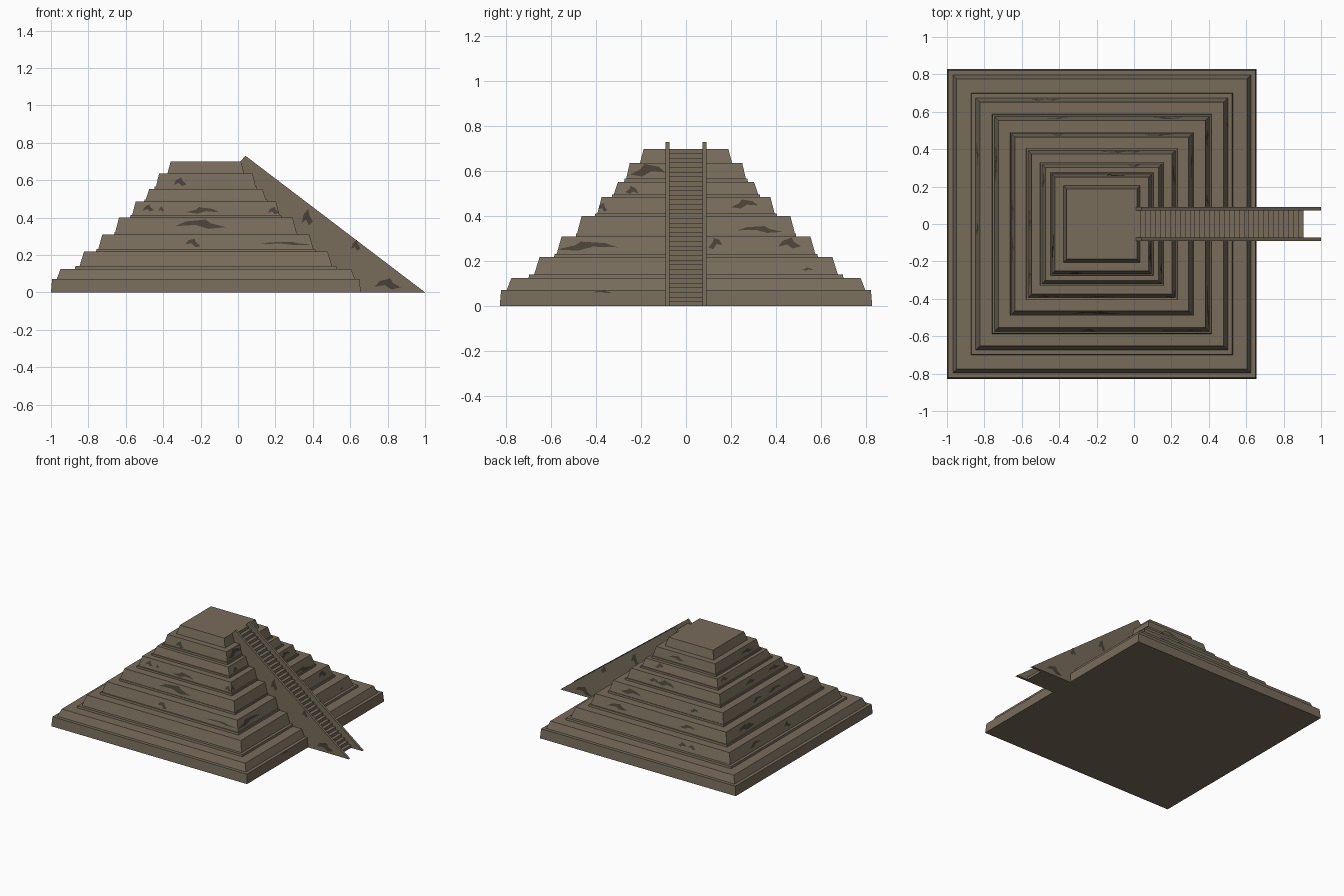
import bpy, bmesh, math, random
from mathutils import Vector

if "Cube" in bpy.data.objects:
    bpy.data.objects.remove(bpy.data.objects["Cube"])

random.seed(4)
CX = -0.172          # pyramid centre in x


def material(name, rgb):
    m = bpy.data.materials.new(name)
    m.diffuse_color = (*rgb, 1)
    m.use_nodes = True
    m.node_tree.nodes["Principled BSDF"].inputs["Base Color"].default_value = m.diffuse_color
    return m


STONE = material("stone", (0.185, 0.15, 0.105))
DARK = material("dark_stone", (0.065, 0.053, 0.038))


def make(name, bm, mat):
    bmesh.ops.recalc_face_normals(bm, faces=bm.faces)
    me = bpy.data.meshes.new(name)
    bm.to_mesh(me)
    bm.free()
    ob = bpy.data.objects.new(name, me)
    bpy.context.collection.objects.link(ob)
    me.materials.append(mat)
    return ob


# stepped pyramid: square rings lofted through (half width, height)
PROFILE = [(.828, 0), (.822, .072), (.797, .072), (.776, .126),
           (.700, .126), (.697, .141), (.675, .141), (.651, .218),
           (.587, .218), (.584, .232), (.575, .232), (.553, .31),
           (.490, .31), (.488, .324), (.484, .324), (.464, .40),
           (.405, .40), (.403, .413), (.394, .413), (.375, .485),
           (.330, .485), (.328, .497), (.321, .497), (.302, .553),
           (.275, .553), (.273, .567), (.266, .567), (.250, .636),
           (.205, .636), (.188, .70)]
bm = bmesh.new()
rings = [[bm.verts.new((CX + sx * h, sy * h, z))
          for sx, sy in ((-1, -1), (1, -1), (1, 1), (-1, 1))] for h, z in PROFILE]
for a, b in zip(rings, rings[1:]):
    for i in range(4):
        j = (i + 1) % 4
        bm.faces.new((a[i], a[j], b[j], b[i]))
bm.faces.new(rings[0][::-1])
bm.faces.new(rings[-1])
make("stepped_pyramid", bm, STONE)


def extrude_profile(name, pts, y0, y1):
    bm = bmesh.new()
    f = bm.faces.new([bm.verts.new((x, y0, z)) for x, z in pts])
    r = bmesh.ops.extrude_face_region(bm, geom=[f])
    verts = [v for v in r["geom"] if isinstance(v, bmesh.types.BMVert)]
    bmesh.ops.translate(bm, verts=verts, vec=(0, y1 - y0, 0))
    return make(name, bm, STONE)


# side walls of the staircase
RAIL = [(.012, .70), (.04, .73), (1.0, 0), (.012, 0)]
extrude_profile("stair_wall_front", RAIL, -.091, -.073)
extrude_profile("stair_wall_back", RAIL, .073, .091)

# staircase
N, X0, X1, TOP = 34, .012, .905, .70
steps = [(X0, 0), (X1, 0)]
for i in range(N):
    x = X1 + (X0 - X1) * i / N
    z = TOP * (i + 1) / N
    steps += [(x, z), (X1 + (X0 - X1) * (i + 1) / N, z)]
extrude_profile("staircase", steps, -.073, .073)


# worn patches lying on the sloping tier faces
def half_at(z):
    for (h0, z0), (h1, z1) in zip(PROFILE, PROFILE[1:]):
        if z1 > z0 and z0 <= z <= z1:
            return h0 + (h1 - h0) * (z - z0) / (z1 - z0)
    return PROFILE[-1][0]


def sliver(w, h):
    tilt = random.uniform(-.25, .25) * h
    shape = [(-.5, -.3), (-.15, -.5), (.1, -.1), (.5, -.25), (.3, .25), (-.1, .5), (-.2, .1)]
    flip = random.choice((-1, 1))
    return [(flip * a * w, b * h + tilt * a) for a, b in shape]


def patch(bm, side, u, z, w, h):
    lo, hi = max(((p[1], q[1]) for p, q in zip(PROFILE, PROFILE[1:])
                  if p[1] < q[1] and p[1] <= z <= q[1]), default=(0, .07))
    vs = []
    for du, dz in sliver(w, h):
        zz = min(max(z + dz, lo + .002), hi - .002)
        d = half_at(zz) + .002
        t = u + du
        vs.append(bm.verts.new({"front": (t, -d, zz), "back": (t, d, zz),
                                "right": (CX + d, t, zz), "left": (CX - d, t, zz)}[side]))
    bm.faces.new(vs)


PATCHES = {
    "front": [(-.19, .438, .18, .035), (-.2, .365, .27, .05), (-.24, .265, .08, .045),
              (.26, .262, .28, .018), (-.31, .59, .07, .05), (-.48, .45, .06, .04),
              (.19, .437, .06, .04), (-.41, .445, .03, .03)],
    "right": [(-.44, .268, .27, .04), (-.17, .605, .16, .055), (-.24, .515, .06, .04),
              (-.37, .064, .09, .012), (.26, .455, .12, .04), (.33, .342, .2, .03),
              (.46, .28, .1, .05), (.13, .28, .06, .05), (.54, .165, .05, .015),
              (-.37, .44, .04, .04)],
}
for side, c in (("back", CX), ("left", 0)):
    PATCHES[side] = [(c + random.uniform(-.75, .75) * half_at(z), z,
                      random.uniform(.06, .2), random.uniform(.025, .045))
                     for z in (.18, .18, .27, .27, .36, .36, .45, .45, .53, .6)]
for side, items in PATCHES.items():
    bm = bmesh.new()
    for item in items:
        patch(bm, side, *item)
    make("worn_patches_" + side, bm, DARK)

# worn patches on both stair walls
bm = bmesh.new()
for s in (-1, 1):
    for x, z, w, h in ((.37, .40, .06, .09), (.63, .25, .05, .06), (.8, .045, .14, .06)):
        bm.faces.new([bm.verts.new((x + du, s * .093, z + dz)) for du, dz in sliver(w, h)])
make("worn_patches_stairs", bm, DARK)
